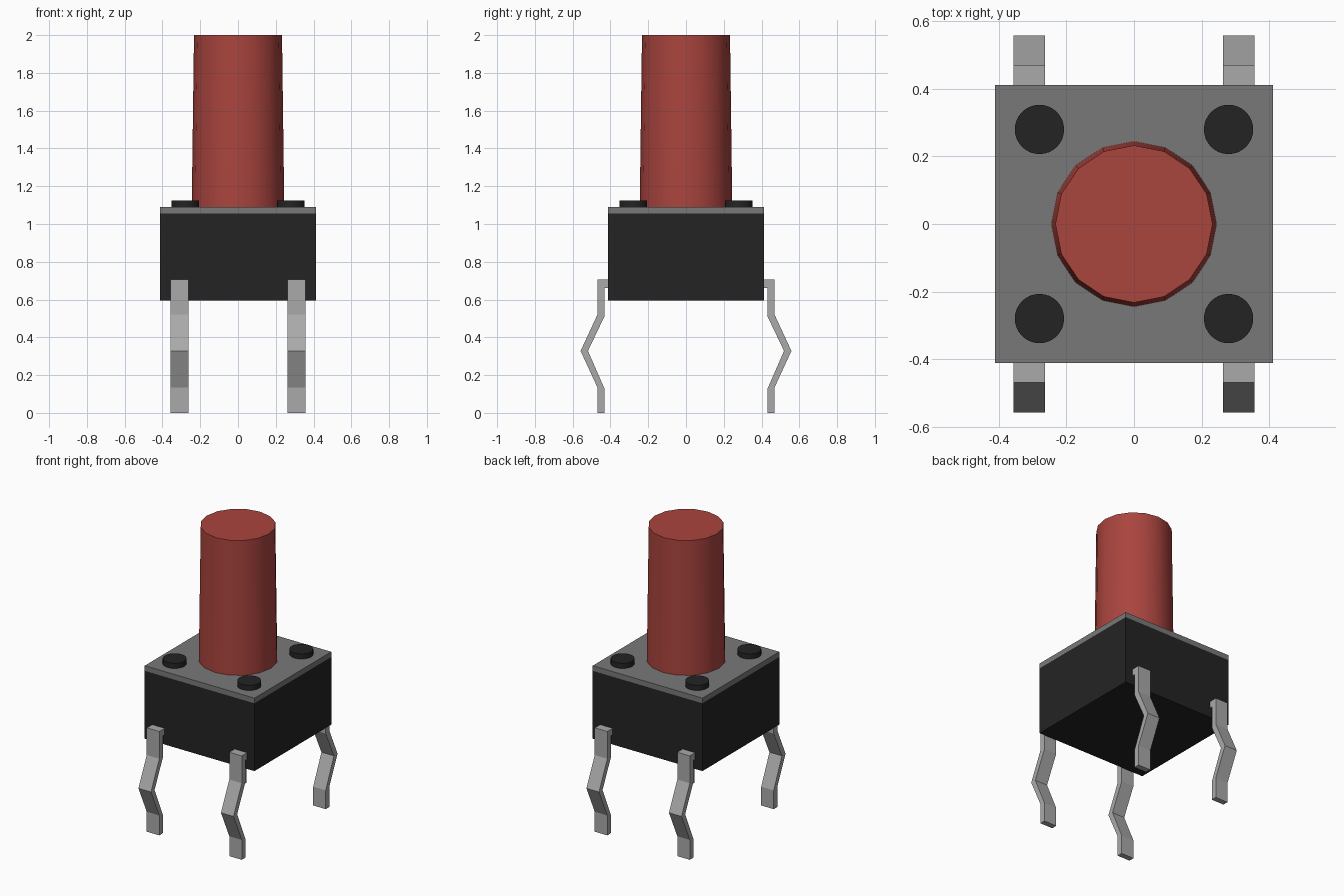
import bpy, bmesh, math
from mathutils import Matrix

cube = bpy.data.objects.get("Cube")
if cube:
    bpy.data.objects.remove(cube, do_unlink=True)


def material(name, rgb, metallic=0.0):
    m = bpy.data.materials.new(name)
    m.use_nodes = True
    m.diffuse_color = (*rgb, 1)
    bsdf = next(n for n in m.node_tree.nodes if n.type == 'BSDF_PRINCIPLED')
    bsdf.inputs["Base Color"].default_value = (*rgb, 1)
    return m


RED = material("red plastic", (0.40, 0.058, 0.048))
BLACK = material("black plastic", (0.0175, 0.0175, 0.0175))
GREY = material("grey plate", (0.19, 0.19, 0.19))
METAL = material("light metal", (0.40, 0.40, 0.40))


def add_object(name, bm, mat, smooth=False):
    bmesh.ops.recalc_face_normals(bm, faces=bm.faces)
    mesh = bpy.data.meshes.new(name)
    bm.to_mesh(mesh)
    bm.free()
    mesh.materials.append(mat)
    ob = bpy.data.objects.new(name, mesh)
    bpy.context.collection.objects.link(ob)
    if smooth:
        bpy.ops.object.select_all(action='DESELECT')
        ob.select_set(True)
        bpy.context.view_layer.objects.active = ob
        bpy.ops.object.shade_smooth_by_angle(angle=math.radians(35))
    return ob


def box(name, half, z0, z1, mat):
    bm = bmesh.new()
    bmesh.ops.create_cube(bm, size=1, matrix=Matrix.Translation((0, 0, (z0 + z1) / 2))
                          @ Matrix.Diagonal((2 * half, 2 * half, z1 - z0, 1)))
    return add_object(name, bm, mat)


def cylinder(name, x, y, z0, z1, r0, r1, sides, mat):
    bm = bmesh.new()
    bmesh.ops.create_cone(bm, cap_ends=True, segments=sides, radius1=r0, radius2=r1,
                          depth=z1 - z0, matrix=Matrix.Translation((x, y, (z0 + z1) / 2)))
    return add_object(name, bm, mat, smooth=True)


# Housing and cover plate
box("housing", 0.412, 0.595, 1.055, BLACK)
box("cover_plate", 0.412, 1.055, 1.09, GREY)

# Tapered push button
cylinder("plunger", 0, 0, 1.09, 2.0, 0.245, 0.233, 16, RED)

# Bent pin outline as (y, z), extruded along x
PIN = [(0.40, 0.705), (0.469, 0.705), (0.469, 0.52), (0.558, 0.328), (0.469, 0.135),
       (0.469, 0), (0.431, 0), (0.431, 0.127), (0.519, 0.328), (0.431, 0.512),
       (0.431, 0.66), (0.40, 0.66)]


def pin(name, sx, sy):
    bm = bmesh.new()
    face = bm.faces.new([bm.verts.new((sx * 0.31 - 0.047, sy * y, z)) for y, z in PIN])
    ext = bmesh.ops.extrude_face_region(bm, geom=[face])
    verts = [g for g in ext["geom"] if isinstance(g, bmesh.types.BMVert)]
    bmesh.ops.translate(bm, verts=verts, vec=(0.094, 0, 0))
    add_object(name, bm, METAL)


# Corner rivets and pins
for sx, side in ((1, "left"), (-1, "right")):
    for sy, end in ((-1, "front"), (1, "back")):
        cylinder(f"rivet_{end}_{side}", sx * 0.28, sy * 0.28, 1.08, 1.125,
                 0.073, 0.073, 32, BLACK)
        pin(f"pin_{end}_{side}", sx, sy)
